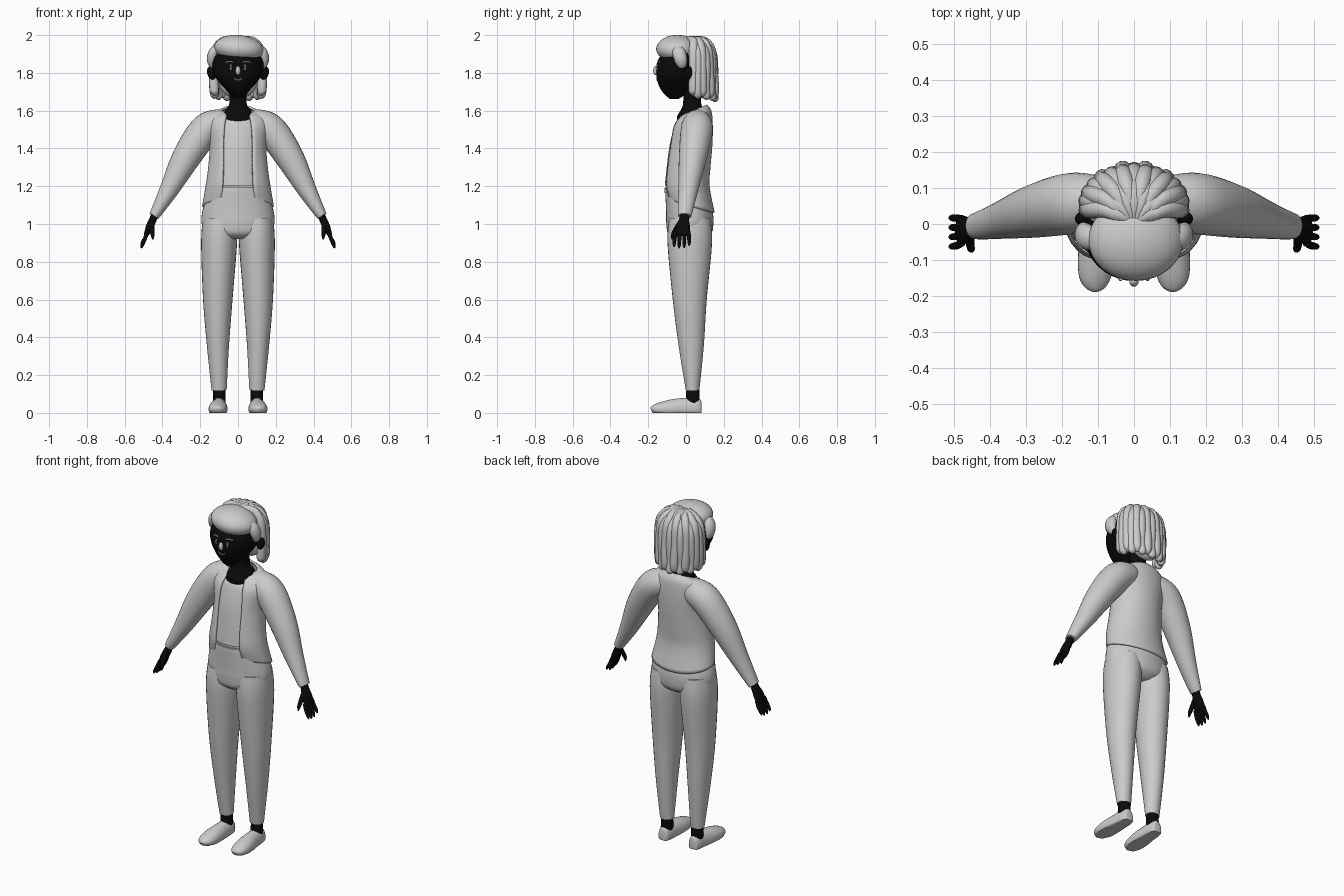
import bpy, bmesh, math
from mathutils import Vector

if "Cube" in bpy.data.objects:
    bpy.data.objects.remove(bpy.data.objects["Cube"])


def material(name, value):
    m = bpy.data.materials.new(name)
    m.use_nodes = True
    m.diffuse_color = (value, value, value, 1)
    m.node_tree.nodes["Principled BSDF"].inputs["Base Color"].default_value = (value, value, value, 1)
    return m


GREY = material("light_grey", 0.6)
BLACK = material("black", 0.003)


def dense(rows, n):
    """Catmull-Rom interpolation of rows of numbers."""
    out = []
    for i in range(len(rows) - 1):
        p, q = rows[i], rows[i + 1]
        o, r = rows[max(i - 1, 0)], rows[min(i + 2, len(rows) - 1)]
        for k in range(n):
            t = k / n
            out.append([b + t / 2 * (c - a + t * (2 * a - 5 * b + 4 * c - d + t * (3 * (b - c) + d - a)))
                        for a, b, c, d in zip(o, p, q, r)])
    return out + [list(rows[-1])]


def skin(name, rings, mat, closed=True):
    """Bridge rings of points into a smooth surface; closed rings get end caps."""
    bm = bmesh.new()
    loops = [[bm.verts.new(p) for p in ring] for ring in rings]
    n = len(loops[0])
    for a, b in zip(loops, loops[1:]):
        for i in range(n if closed else n - 1):
            j = (i + 1) % n
            bm.faces.new((a[i], a[j], b[j], b[i]))
    if closed:
        bm.faces.new(loops[0])
        bm.faces.new(loops[-1])
    bmesh.ops.recalc_face_normals(bm, faces=bm.faces)
    me = bpy.data.meshes.new(name)
    bm.to_mesh(me)
    bm.free()
    me.materials.append(mat)
    ob = bpy.data.objects.new(name, me)
    bpy.context.collection.objects.link(ob)
    bpy.ops.object.select_all(action='DESELECT')
    ob.select_set(True)
    bpy.context.view_layer.objects.active = ob
    bpy.ops.object.shade_smooth_by_angle(angle=math.radians(50))
    return ob


def body(name, rows, mat, n=5, seg=40, opened=False):
    """Upright form; rows are z, half width, front y, back y, tilt, half gap."""
    rings = []
    for z, rx, yf, yb, tilt, gap in dense([tuple(r) + (0,) * (6 - len(r)) for r in rows], n):
        yc, ry = (yf + yb) / 2, (yb - yf) / 2
        a0 = math.asin(min(gap / rx, 1)) if opened else 0
        ring = []
        for i in range(seg):
            a = a0 + (math.tau - 2 * a0) * i / (seg - 1 if opened else seg)
            dy = -ry * math.cos(a)
            ring.append((rx * math.sin(a), yc + dy, z + tilt * dy))
        rings.append(ring)
    return skin(name, rings, mat, not opened)


def tube(name, rows, mat, side=1, n=4, seg=16, ref=(0, 1, 0), floor=False):
    """Limb; rows are x, y, z, radius across, radius along ref."""
    pts = dense(rows, n)
    rings = []
    for i, (x, y, z, ra, rb) in enumerate(pts):
        t = (Vector(pts[min(i + 1, len(pts) - 1)][:3]) - Vector(pts[max(i - 1, 0)][:3])).normalized()
        b = Vector(ref)
        b = (b - t * b.dot(t)).normalized()
        a = t.cross(b)
        ring = []
        for k in range(seg):
            w = math.tau * k / seg
            p = Vector((x, y, z)) + a * ra * math.cos(w) + b * rb * math.sin(w)
            ring.append((p.x * side, p.y, max(p.z, 0) if floor else p.z))
        rings.append(ring)
    return skin(name, rings, mat)


def ball(name, loc, size, mat, rot=(0, 0, 0)):
    bpy.ops.mesh.primitive_uv_sphere_add(segments=32, ring_count=18, location=loc, rotation=rot)
    ob = bpy.context.object
    ob.name = name
    ob.scale = size
    ob.data.materials.append(mat)
    bpy.ops.object.shade_smooth()


# Clothes on the torso
jacket = body("jacket", [
    (1.095, .19, -.10, .152, -.27, .09), (1.2, .172, -.12, .125, 0, .083), (1.3, .158, -.115, .13, 0, .08),
    (1.42, .15, -.1, .14, 0, .08), (1.52, .165, -.075, .142, 0, .073), (1.58, .142, -.045, .135, .2, .064),
    (1.605, .085, -.022, .11, .4, .055)], GREY, opened=True)
mod = jacket.modifiers.new("thickness", 'SOLIDIFY')
mod.thickness = .012
mod.offset = -1
body("shirt", [
    (1.205, .145, -.112, .1), (1.3, .14, -.102, .11), (1.42, .135, -.086, .12),
    (1.52, .14, -.06, .12), (1.56, .11, -.042, .11, .1)], GREY)
body("trouser_hips", [
    (.92, .07, -.06, .1), (.95, .17, -.095, .135), (1.0, .192, -.104, .145), (1.06, .19, -.105, .142),
    (1.13, .17, -.108, .12), (1.17, .155, -.11, .105), (1.195, .15, -.108, .1)], GREY)
body("waistband", [(1.165, .15, -.114, .1), (1.19, .145, -.114, .1)], GREY, n=1)

# Neck and head
body("neck", [(1.53, .1, -.045, .11), (1.57, .085, -.047, .112), (1.605, .066, -.027, .1),
              (1.64, .046, -.015, .08), (1.74, .045, -.015, .08)], BLACK)
HEAD = [(1.662, .015, -.085, -.04), (1.68, .038, -.108, -.01), (1.71, .064, -.132, .03), (1.75, .1, -.15, .07),
        (1.8, .13, -.158, .092), (1.86, .137, -.152, .1), (1.92, .11, -.11, .09), (1.96, .06, -.06, .06)]
body("head", HEAD, BLACK)


def face_y(x, z):
    _, rx, yf, yb = min(dense(HEAD, 20), key=lambda r: abs(r[0] - z))
    return (yf + yb) / 2 - (yb - yf) / 2 * math.sqrt(1 - (x / rx) ** 2)


def face_mark(name, path, radius, side=1):
    tube(name, [(x, face_y(x, z), z, radius, radius) for x, z in path], GREY, side, 3, 8, (.3, 1, .2))


ball("nose", (0, -.16, 1.812), (.013, .014, .024), GREY)
face_mark("mouth", [(-.022, 1.772), (-.01, 1.764), (0, 1.762), (.01, 1.764), (.022, 1.772)], .003)

for s, label in ((1, "left"), (-1, "right")):
    # Face details
    face_mark(label + "_brow", [(.026, 1.856), (.045, 1.861), (.064, 1.855)], .0035, s)
    face_mark(label + "_eye", [(.037, 1.816), (.038, 1.83), (.037, 1.844)], .005, s)
    ball(label + "_ear", (s * .14, .015, 1.8), (.023, .02, .036), BLACK, (0, s * .25, 0))

    # Sleeve and hand
    tube(label + "_sleeve", [
        (.06, .06, 1.535, .06, .06), (.11, .06, 1.53, .077, .077), (.18, .056, 1.49, .084, .085),
        (.275, .036, 1.35, .075, .074), (.36, .013, 1.19, .052, .054), (.425, -.003, 1.075, .033, .04),
        (.445, -.006, 1.042, .027, .035)], GREY, s, 6, 28)
    tube(label + "_palm", [
        (.435, -.006, 1.06, .02, .025), (.45, -.01, 1.025, .02, .026), (.468, -.016, .985, .02, .038),
        (.485, -.018, .945, .013, .036), (.488, -.018, .938, .006, .03)], BLACK, s)
    for i in range(4):
        y, drop = .014 - .022 * i, (.012, 0, -.001, .006)[i]
        tube(f"{label}_finger_{i + 1}", [
            (.478, y, .96, .011, .011), (.492, y * 1.15, .925, .0105, .0105),
            (.506, y * 1.2, .89 + drop, .009, .009), (.512, y * 1.2, .873 + drop, .003, .003)], BLACK, s, 3, 10)
    tube(label + "_thumb", [
        (.455, -.03, 1.01, .012, .013), (.455, -.056, .97, .012, .013),
        (.452, -.07, .94, .01, .01), (.451, -.074, .918, .003, .003)], BLACK, s, 3, 10)

    # Leg, ankle and shoe
    tube(label + "_trouser_leg", [
        (.095, .02, 1.03, .09, .11), (.1, .02, .9, .095, .118), (.107, .02, .6, .078, .09),
        (.106, .028, .35, .058, .066), (.1, .035, .12, .04, .036)], GREY, s, 6, 28)
    tube(label + "_ankle", [(.1, .036, .15, .033, .033), (.1, .036, .05, .033, .038)], BLACK, s, 2)
    tube(label + "_shoe", [
        (.1, .083, .02, .02, .012), (.1, .077, .02, .05, .028), (.1, .05, .02, .061, .037),
        (.101, 0, .02, .06, .042), (.105, -.08, .02, .051, .05), (.108, -.14, .02, .035, .046),
        (.108, -.172, .018, .022, .032), (.108, -.184, .014, .012, .014)], GREY, s, 5, 24, (1, 0, 0), True)

    # Hair tuft beside the brow
    tube(label + "_hair_tuft", [
        (.1, -.045, 1.935, .02, .025), (.128, -.038, 1.91, .027, .035), (.14, -.028, 1.87, .025, .034),
        (.135, -.02, 1.835, .016, .022), (.132, -.018, 1.826, .004, .006)], GREY, s)

# Swept fringe and the mass under the locks
ball("hair_fringe", (.005, -.045, 1.927), (.132, .113, .073), GREY, (0, .1, 0))
ball("hair_scalp", (0, .04, 1.88), (.128, .095, .105), GREY)
ball("hair_back", (0, .09, 1.79), (.115, .05, .125), GREY)

# Long locks fanning from the crown to the nape
COUNT = 15
for i in range(COUNT):
    u = 2 * i / (COUNT - 1) - 1
    a = u * math.radians(98)
    sx, cy = math.sin(a), math.cos(a)
    wob = .006 * (-1) ** i
    low = 1.652 + .02 * abs(u) + wob
    tube(f"hair_lock_{i + 1}", [
        (.02 * sx, .01 + .015 * cy, 1.972, .015, .015),
        (.075 * sx, .045 + .05 * cy, 1.965 + wob, .022, .022),
        (.118 * sx, .052 + .084 * cy, 1.915 + wob, .025, .025),
        (.13 * sx, .054 + .092 * cy, 1.82, .025, .025),
        (.128 * sx, .052 + (.096 + wob) * cy, 1.72, .025, .025),
        (.124 * sx, .052 + .1 * cy, low + .016, .021, .021),
        (.123 * sx, .052 + .1 * cy, low, .006, .006)], GREY, 1, 4, 12, (sx, cy, .3))

# Short twists lying over the crown
for i in range(7):
    a = math.radians(-84 + 28 * i)
    sx, cy = math.sin(a), math.cos(a)
    tube(f"crown_twist_{i + 1}", [
        (.01 * sx, .005, 1.977, .008, .008), (.035 * sx, .02 + .03 * cy, 1.977, .019, .019),
        (.07 * sx, .03 + .065 * cy, 1.967, .022, .022), (.1 * sx, .035 + .088 * cy, 1.938, .014, .014),
        (.107 * sx, .037 + .092 * cy, 1.925, .004, .004)], GREY, 1, 4, 12, (sx, cy, .3))
